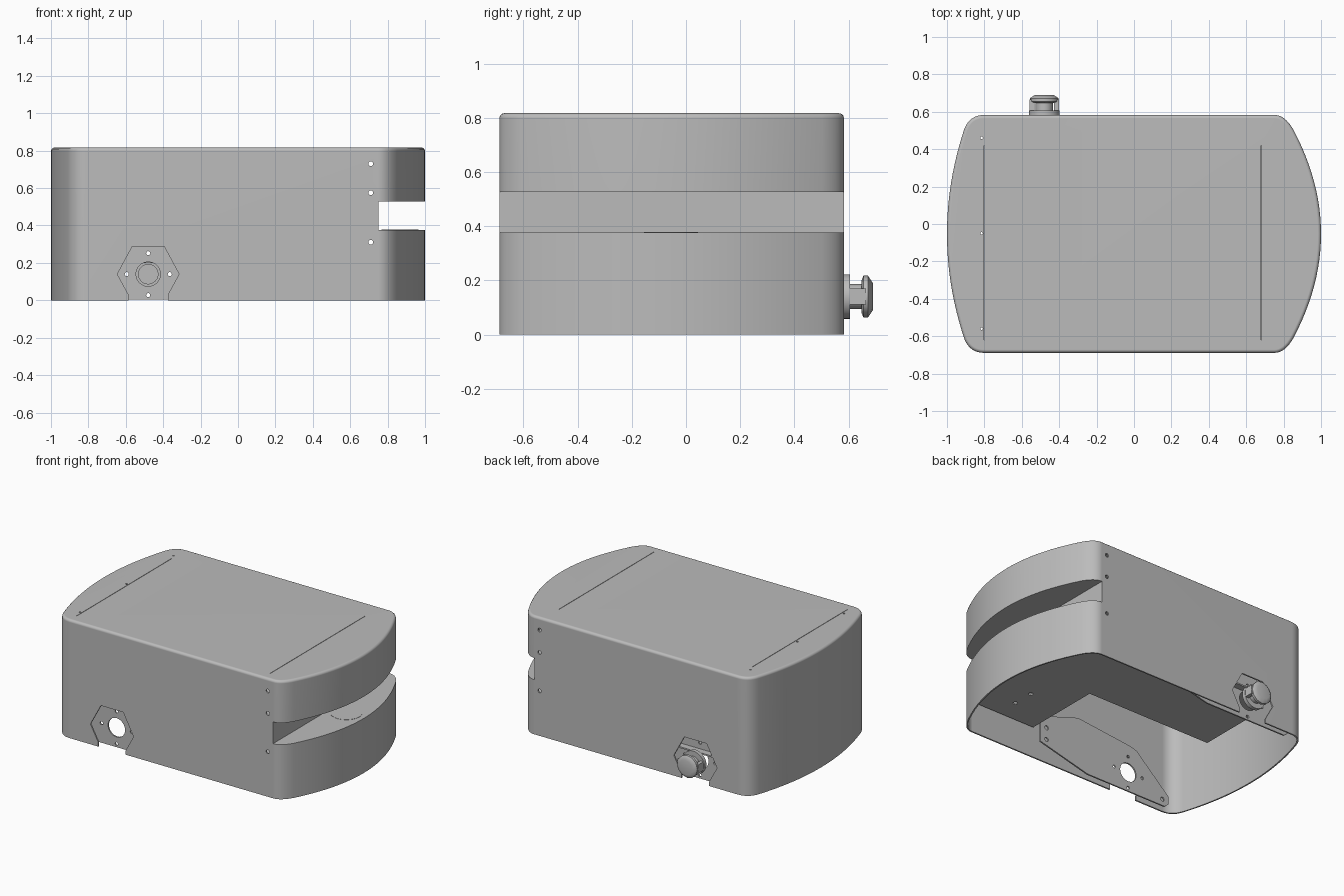
import bpy, bmesh, math
from mathutils import Matrix, Vector

if "Cube" in bpy.data.objects:
    bpy.data.objects.remove(bpy.data.objects["Cube"])

YC, HALF, TOP, T = -0.053, 0.636, 0.817, 0.01
grey = bpy.data.materials.new("plain grey")
grey.diffuse_color = (0.5, 0.5, 0.5, 1)
grey.use_nodes = True
grey.node_tree.nodes["Principled BSDF"].inputs["Base Color"].default_value = grey.diffuse_color


def finish(name, bm, smooth=True):
    bmesh.ops.recalc_face_normals(bm, faces=bm.faces[:])
    me = bpy.data.meshes.new(name)
    bm.to_mesh(me)
    bm.free()
    me.materials.append(grey)
    ob = bpy.data.objects.new(name, me)
    bpy.context.collection.objects.link(ob)
    if smooth:
        smooth_it(ob)
    return ob


def smooth_it(ob):
    bpy.ops.object.select_all(action='DESELECT')
    ob.select_set(True)
    bpy.context.view_layer.objects.active = ob
    bpy.ops.object.shade_smooth_by_angle(angle=math.radians(35))
    m = ob.modifiers.new("even shading", 'WEIGHTED_NORMAL')
    m.keep_sharp = True


def outline(off=0.0):
    """Plan shape: straight front and back, bowed ends, soft corners."""
    h = HALF - off
    pts = []
    for s, R, flat in ((1, 1.05, 0.75), (-1, 1.7, 0.80)):
        end = lambda d: 1 - off - d * d / (2 * R)
        a = h - 0.08
        half = []
        for i in range(13):                      # bowed end
            d = a * i / 12
            half.append((end(d), d))
        p0, p1, p2 = (end(a), a), (end(h), h), (flat, h)
        for i in range(1, 9):                    # soft corner
            t = i / 8
            half.append(tuple((1-t)**2*u + 2*t*(1-t)*v + t*t*w
                              for u, v, w in zip(p0, p1, p2)))
        full = [(x, -d) for x, d in reversed(half[1:])] + half
        if s < 0:
            full = [(-x, -d) for x, d in full]
        pts += full
    return [(x, YC + d) for x, d in pts]


def prism(pts, z0, z1):
    bm = bmesh.new()
    f = bm.faces.new([bm.verts.new((x, y, z0)) for x, y in pts])
    g = bmesh.ops.extrude_face_region(bm, geom=[f])["geom"]
    bmesh.ops.translate(bm, verts=[v for v in g if isinstance(v, bmesh.types.BMVert)],
                        vec=(0, 0, z1 - z0))
    return bm


def clipped_slab(name, z0, z1, x0=-2, x1=2, y0=-2, y1=2):
    """A level plate in the plan shape, trimmed to a rectangle."""
    bm = prism(outline(0.004), z0, z1)
    for co, no in (((x0, 0, 0), (-1, 0, 0)), ((x1, 0, 0), (1, 0, 0)),
                   ((0, y0, 0), (0, -1, 0)), ((0, y1, 0), (0, 1, 0))):
        r = bmesh.ops.bisect_plane(bm, geom=bm.verts[:] + bm.edges[:] + bm.faces[:],
                                   plane_co=co, plane_no=no, clear_outer=True)
        cut = [e for e in r["geom_cut"] if isinstance(e, bmesh.types.BMEdge)]
        if cut:
            bmesh.ops.holes_fill(bm, edges=cut)
    return finish(name, bm)


def upright(pts, y0, y1):
    """Prism of an x-z outline running along y."""
    bm = prism(pts, -y1, -y0)
    bmesh.ops.rotate(bm, verts=bm.verts[:], matrix=Matrix.Rotation(math.pi / 2, 3, 'X'))
    return bm


def disc(cx, cy, r, n=24):
    return [(cx + r * math.cos(2*math.pi*i/n), cy + r * math.sin(2*math.pi*i/n)) for i in range(n)]


def box(x0, x1, y0, y1, z0, z1):
    return prism([(x0, y0), (x1, y0), (x1, y1), (x0, y1)], z0, z1)


def carve(ob, bm):
    cutter = finish("cutter", bm, False)
    m = ob.modifiers.new("cut", 'BOOLEAN')
    m.operation, m.object, m.solver = 'DIFFERENCE', cutter, 'EXACT'
    bpy.context.view_layer.objects.active = ob
    bpy.ops.object.modifier_apply(modifier=m.name)
    bpy.data.objects.remove(cutter)


KX, KZ = -0.48, 0.14
# housing shell with rounded top rim, hollow and open underneath
bm = prism(outline(), 0, TOP)
rim = [e for e in bm.edges if all(v.co.z > TOP - 1e-4 for v in e.verts)]
bmesh.ops.bevel(bm, geom=rim, offset=0.018, segments=3, profile=0.5, affect='EDGES')
shell = finish("housing", bm, False)
carve(shell, prism(outline(T), -0.1, TOP - T))
carve(shell, box(0.75, 1.2, -1, 1, 0.377, 0.527))

# six-sided openings with a foot notch, front and back
hexagon = [(-.645, .14), (-.565, .288), (-.395, .288), (-.315, .14),
           (-.375, .03), (-.375, -.02), (-.585, -.02), (-.585, .03)]
carve(shell, upright(hexagon, -1, 1))
# screw holes and narrow lid slits
for z in (0.31, 0.575, 0.73):
    carve(shell, upright(disc(0.71, z, 0.013, 12), -1, 1))
for y in (0.46, -0.05, -0.56):
    carve(shell, prism(disc(-0.815, y, 0.007, 10), 0.7, 0.9))
for x in (-0.8, 0.68):
    carve(shell, box(x - .0015, x + .0015, -0.62, 0.42, 0.7, 0.9))
smooth_it(shell)

# slot lining
clipped_slab("slot_floor", 0.367, 0.377, x0=0.74)
clipped_slab("slot_ceiling", 0.527, 0.537, x0=0.74)
clipped_slab("slot_back_wall", 0.372, 0.532, x0=0.74, x1=0.75)
finish("slot_disc", prism(disc(0.866, -0.055, 0.10, 40), 0.376, 0.3785))

# inner shelf: end plate plus an arm along the back
plate = clipped_slab("shelf_end", 0.20, 0.21, x0=0.27, y0=-0.66)
for x, y in ((0.55, -0.35), (0.55, -0.5)):
    carve(plate, prism(disc(x, y, 0.015, 12), 0.1, 0.3))
clipped_slab("shelf_arm", 0.20, 0.21, x0=-0.69, x1=0.27, y0=-0.11)

# recessed side plates behind the openings, with a port and screw holes
frame = [(.235, .28), (.235, .10), (-.15, .005), (-.78, .005), (-.81, .03),
         (-.81, .085), (-.55, .32), (-.50, .335), (-.08, .38), (-.03, .37)]
for side, name in ((-1, "front_side_plate"), (1, "back_side_plate")):
    y = YC + side * (HALF - 0.055)
    ob = finish(name, upright(frame, y - 0.005, y + 0.005), False)
    carve(ob, upright(disc(KX, KZ, 0.065, 40), -1, 1))
    for dx, dz in ((.115, 0), (-.115, 0), (0, .112), (0, -.112)):
        carve(ob, upright(disc(KX + dx, KZ + dz, 0.011, 12), -1, 1))
    for x, z in ((.185, .13), (.185, .215), (-.76, .05)):
        carve(ob, upright(disc(x, z, 0.015, 12), -1, 1))
    smooth_it(ob)


# plug on the back: ring, neck, head with chamfers
def turned(name, prof, n, closed=False):
    bm = bmesh.new()
    rings = [[bm.verts.new((x, y, z)) for x, z in disc(KX, KZ, r, n)] for r, y in prof]
    pairs = list(zip(rings, rings[1:] + rings[:1])) if closed else list(zip(rings, rings[1:]))
    for a, b in pairs:
        for i in range(n):
            bm.faces.new((a[i], a[(i+1) % n], b[(i+1) % n], b[i]))
    if not closed:
        bm.faces.new(rings[0])
        bm.faces.new(rings[-1])
    return finish(name, bm)


turned("plug_ring", [(.052, .58), (.082, .58), (.082, .606), (.052, .606)], 40, True)
turned("plug_neck", [(.053, .59), (.053, .605), (.046, .605), (.046, .655)], 32)
turned("plug_head", [(.06, .648), (.077, .655), (.077, .672), (.05, .69)], 12)
# side grips joining head and ring
for s in (-1, 1):
    x = KX + s * 0.066
    finish("plug_grip", box(x - .013, x + .013, .605, .665, KZ - .03, KZ + .03))
